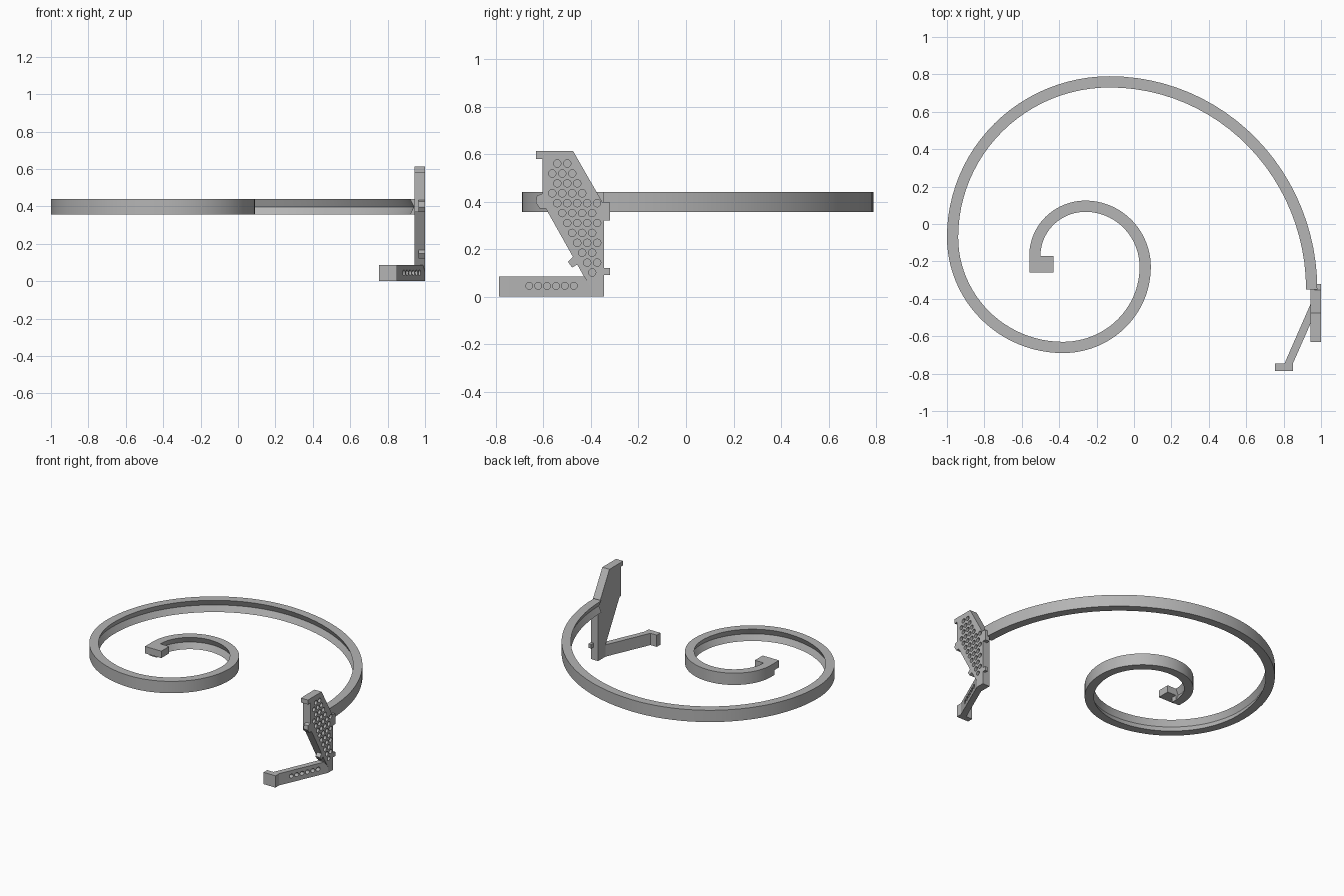
import bpy, bmesh, math
from mathutils import Vector, Matrix

cube = bpy.data.objects.get("Cube")
if cube:
    bpy.data.objects.remove(cube)

mat = bpy.data.materials.new("plain grey")
mat.use_nodes = True
GREY = (0.46, 0.46, 0.46, 1)
mat.diffuse_color = GREY
mat.node_tree.nodes["Principled BSDF"].inputs["Base Color"].default_value = GREY


def make(name, bm):
    bmesh.ops.recalc_face_normals(bm, faces=bm.faces)
    me = bpy.data.meshes.new(name)
    bm.to_mesh(me)
    bm.free()
    me.materials.append(mat)
    ob = bpy.data.objects.new(name, me)
    bpy.context.collection.objects.link(ob)
    return ob


def prism(name, outline, lo, hi, axis):
    """Extrude a 2D outline along x (outline is y,z) or z (outline is x,y)."""
    bm = bmesh.new()
    at = (lambda a, b: (lo, a, b)) if axis == "x" else (lambda a, b: (a, b, lo))
    face = bm.faces.new([bm.verts.new(at(a, b)) for a, b in outline])
    new = bmesh.ops.extrude_face_region(bm, geom=[face])["geom"]
    step = Vector((hi - lo, 0, 0)) if axis == "x" else Vector((0, 0, hi - lo))
    bmesh.ops.translate(bm, vec=step, verts=[v for v in new if isinstance(v, bmesh.types.BMVert)])
    return make(name, bm)


def drill(ob, centres, radius, depth):
    """Cut blind round holes along x from the given surface points."""
    bm = bmesh.new()
    for c in centres:
        place = Matrix.Translation(c) @ Matrix.Rotation(math.pi / 2, 4, "Y")
        bmesh.ops.create_cone(bm, cap_ends=True, segments=20, radius1=radius,
                              radius2=radius, depth=2 * depth, matrix=place)
    cutter = make(ob.name + "_cutter", bm)
    cutter.hide_render = True
    mod = ob.modifiers.new("holes", "BOOLEAN")
    mod.operation, mod.solver, mod.object = "DIFFERENCE", "EXACT", cutter
    bpy.context.view_layer.objects.active = ob
    bpy.ops.object.modifier_apply(modifier=mod.name)
    bpy.data.objects.remove(cutter)


# Spiral band: shrinking quarter arcs (centre x, centre y, radius x, radius y)
arcs = [(-.13, -.35, 1.08, 1.11), (-.13, -.07, .84, .83), (-.38, -.07, .59, .59),
        (-.38, -.23, .44, .43), (-.26, -.23, .32, .325), (-.26, -.17, .27, .265)]
# Cross-section with a V groove along the inner side (outward offset, height)
section = [(.03, .355), (.03, .44), (-.03, .44), (-.01, .3975), (-.03, .355)]
STEPS = 24
bm = bmesh.new()
rings = []
for q, (cx, cy, rx, ry) in enumerate(arcs):
    for i in range(0 if q == 0 else 1, STEPS + 1):
        t = (q + i / STEPS) * math.pi / 2
        c, s = math.cos(t), math.sin(t)
        rings.append([bm.verts.new((cx + (rx + o) * c, cy + (ry + o) * s, z))
                      for o, z in section])
for a, b in zip(rings, rings[1:]):
    for k in range(len(section)):
        n = (k + 1) % len(section)
        bm.faces.new((a[k], a[n], b[n], b[k]))
bm.faces.new(rings[0])
bm.faces.new(rings[-1])
spiral = make("spiral_band", bm)
bpy.context.view_layer.objects.active = spiral
spiral.select_set(True)
bpy.ops.object.shade_smooth_by_angle(angle=math.radians(25))
spiral.select_set(False)


def rect(a0, a1, b0, b1):
    return [(a0, b0), (a1, b0), (a1, b1), (a0, b1)]


# Inner end hook
prism("hook_top", rect(-.56, -.43, -.26, -.17), .39, .44, "z")
prism("hook_leg", rect(-.56, -.50, -.21, -.17), .355, .39, "z")

# Upright side plate with a grid of blind holes
plate_outline = [(-.605, .612), (-.475, .612), (-.345, .385), (-.345, 0), (-.40, 0),
                 (-.40, .04), (-.43, .085), (-.59, .37), (-.605, .37)]
plate = prism("side_plate", plate_outline, .943, 1, "x")


def inside(y, z, margin):
    """True when the point lies inside the drilled area of the plate."""
    left = -.605 if z > .37 else -.43 - (z - .085) * .56
    right = -.345 if z < .385 else -.345 - (z - .385) * .573
    return left + margin * .9 < y < right - margin


centres = []
for row in range(13):
    z = .56 - row * .0417
    for col in range(8):
        y = -.584 + col * .042 + (row % 2) * .021
        if inside(y, z, .024):
            centres.append((1, y, z))
drill(plate, centres, .0155, .02)

# Small tabs on the plate edges
prism("top_tab", rect(-.632, -.60, .58, .612), .945, 1, "x")
prism("middle_tab", [(-.60, .435), (-.628, .425), (-.632, .395), (-.615, .37), (-.585, .37)],
      .965, 1, "x")
prism("lower_tab", [(-.47, .172), (-.497, .147), (-.48, .122), (-.44, .145)], .965, 1, "x")
prism("rear_tab", [(-.36, .40), (-.32, .395), (-.32, .32), (-.36, .32)], .965, 1, "x")
prism("rear_lower_tab", rect(-.36, -.32, .09, .12), .98, 1, "x")

# Slanted foot arm ending in a small toe, with a row of holes
foot = prism("foot_arm", [(.85, -.745), (1, -.405), (1, -.345), (.943, -.345), (.943, -.43),
                          (.805, -.745), (.755, -.745), (.755, -.787), (.85, -.787)],
             0, .085, "z")
row = [-.66 + i * .0375 for i in range(6)]
drill(foot, [(.85 + (y + .745) * .441, y, .045) for y in row], .0145, .025)
